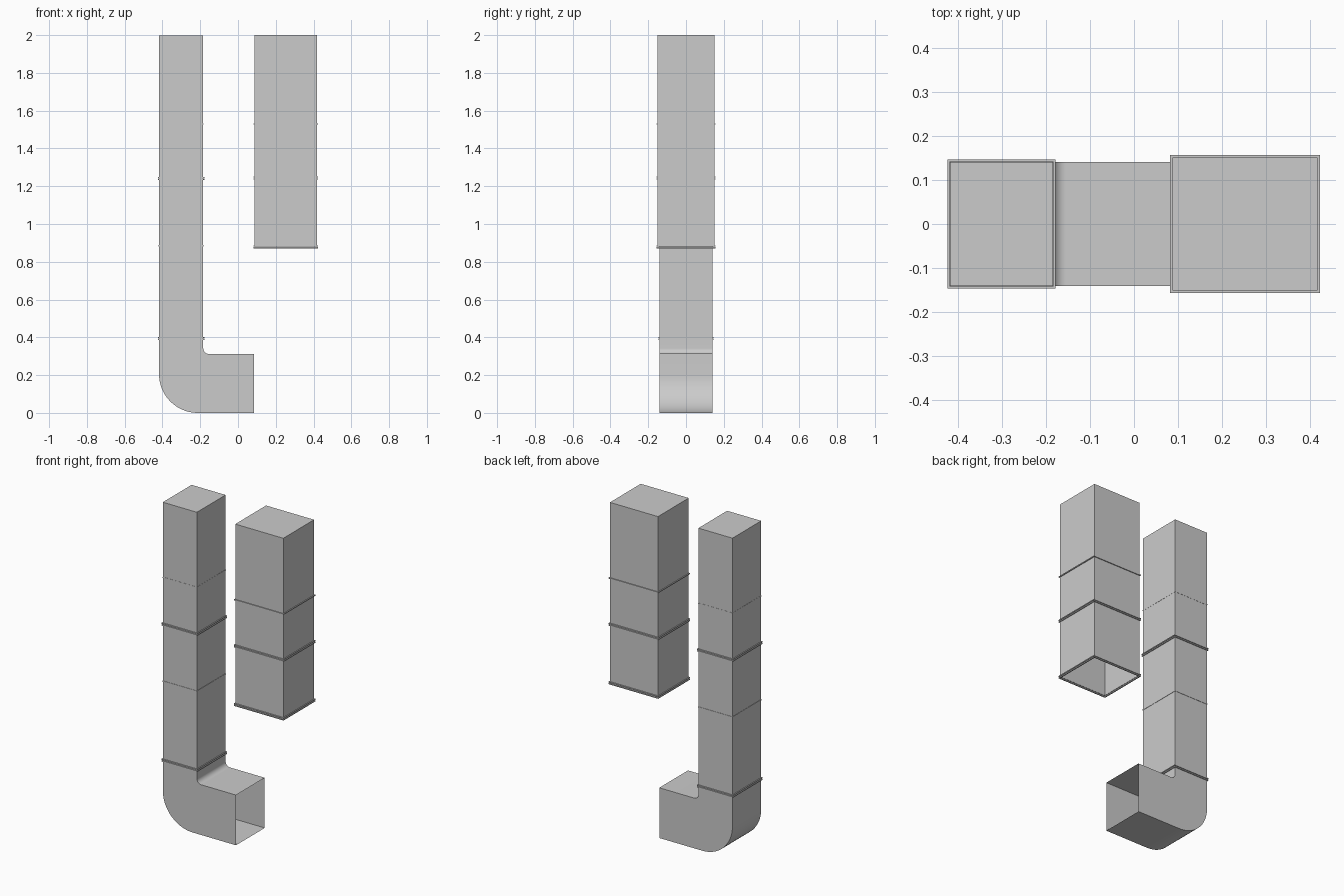
import bpy, bmesh, math

if "Cube" in bpy.data.objects:
    bpy.data.objects.remove(bpy.data.objects["Cube"])


def finish(name, bm):
    bmesh.ops.recalc_face_normals(bm, faces=bm.faces)
    me = bpy.data.meshes.new(name)
    bm.to_mesh(me)
    bm.free()
    ob = bpy.data.objects.new(name, me)
    bpy.context.collection.objects.link(ob)
    return ob


def rect(bm, cx, hx, hy, z):
    return [bm.verts.new((cx + sx * hx, sy * hy, z))
            for sx, sy in ((-1, -1), (1, -1), (1, 1), (-1, 1))]


def bridge(bm, a, b):
    n = len(a)
    for i in range(n):
        j = (i + 1) % n
        bm.faces.new((a[i], a[j], b[j], b[i]))


# Thin sheet-metal duct: open at the bottom, closed at the top
def duct(name, cx, hx, hy, levels):
    bm = bmesh.new()
    loops = [rect(bm, cx, hx, hy, z) for z in levels]
    for a, b in zip(loops, loops[1:]):
        bridge(bm, a, b)
    bm.faces.new(loops[-1])
    return finish(name, bm)


# Rectangular joint frame around a duct
def flange(name, cx, hx, hy, z, out, height=0.006):
    bm = bmesh.new()
    inset = 0.001
    loops = [rect(bm, cx, hx + d, hy + d, z + s * height / 2)
             for d, s in ((out, -1), (out, 1), (-inset, 1), (-inset, -1))]
    for i in range(4):
        bridge(bm, loops[i], loops[(i + 1) % 4])
    return finish(name, bm)


LEFT = (-0.301, 0.117, 0.141)
RIGHT = (0.252, 0.165, 0.151)

duct("left_duct", *LEFT, (0.395, 0.885, 1.24, 1.53, 1.997))
duct("right_duct", *RIGHT, (0.88, 1.24, 1.53, 2.0))

# Joint frames: double plates at main joints, slim ones at seams
for label, dims, joints in (("left", LEFT, (0.395, 1.24)),
                            ("right", RIGHT, (0.879, 1.243))):
    for z in joints:
        for dz in (-0.005, 0.005):
            flange(label + "_joint_flange", *dims, z + dz, 0.0055)
flange("right_seam_flange", *RIGHT, 1.53, 0.0055)
flange("left_upper_seam", *LEFT, 1.53, 0.001)
flange("left_lower_seam", *LEFT, 0.885, 0.002)


# Elbow: outer and inner bend curves swept across the width, open at both ends
def bend(x, top, low, radius, end, steps):
    pts = [(x, top)]
    for i in range(steps + 1):
        a = math.pi + math.pi / 2 * i / steps
        pts.append((x + radius + radius * math.cos(a), low + radius + radius * math.sin(a)))
    return pts + [(end, low)]


STEPS = 16
x0, x1 = LEFT[0] - LEFT[1], LEFT[0] + LEFT[1]
outer = bend(x0, 0.395, 0.0, 0.205, 0.085, STEPS)
inner = bend(x1, 0.395, 0.312, 0.03, 0.085, STEPS)
bm = bmesh.new()
sections = []
for (ox, oz), (ix, iz) in zip(outer, inner):
    sections.append([bm.verts.new((ox, -LEFT[2], oz)), bm.verts.new((ix, -LEFT[2], iz)),
                     bm.verts.new((ix, LEFT[2], iz)), bm.verts.new((ox, LEFT[2], oz))])
for a, b in zip(sections, sections[1:]):
    bridge(bm, a, b)
elbow = finish("elbow_outlet", bm)
bpy.context.view_layer.objects.active = elbow
elbow.select_set(True)
bpy.ops.object.shade_smooth_by_angle(angle=math.radians(30))
